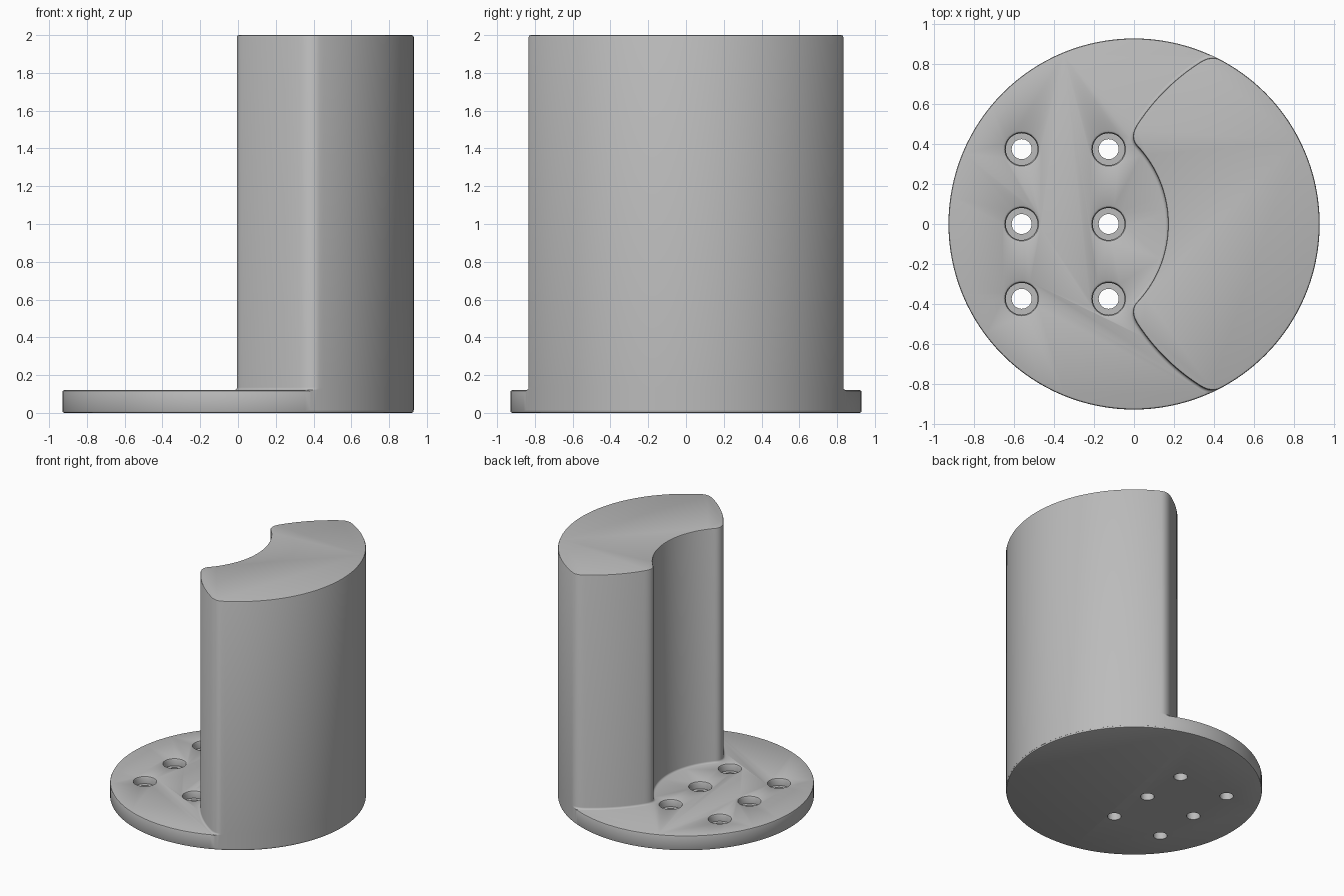
import bpy, bmesh, math
from mathutils import Vector

if "Cube" in bpy.data.objects:
    bpy.data.objects.remove(bpy.data.objects["Cube"])

R, PLATE_H, TOP = 0.93, 0.12, 2.0
grey = bpy.data.materials.new("plain_grey")
grey.diffuse_color = (0.5, 0.5, 0.5, 1)
grey.use_nodes = True
grey.node_tree.nodes["Principled BSDF"].inputs["Base Color"].default_value = grey.diffuse_color


def loft(name, rings):
    """Closed solid from a stack of equal-length rings of 3D points (counter-clockwise)."""
    bm = bmesh.new()
    loops = [[bm.verts.new(p) for p in ring] for ring in rings]
    n = len(loops[0])
    for a, b in zip(loops, loops[1:]):
        for i in range(n):
            j = (i + 1) % n
            bm.faces.new((a[i], a[j], b[j], b[i]))
    bm.faces.new(loops[0][::-1])
    bm.faces.new(loops[-1])
    bmesh.ops.recalc_face_normals(bm, faces=bm.faces)
    me = bpy.data.meshes.new(name)
    bm.to_mesh(me)
    bm.free()
    me.materials.append(grey)
    ob = bpy.data.objects.new(name, me)
    bpy.context.collection.objects.link(ob)
    return ob


def lathe(name, profile, x=0, y=0, n=48):
    """Turned solid from (radius, z) pairs."""
    return loft(name, [[(x + r * math.cos(2 * math.pi * i / n), y + r * math.sin(2 * math.pi * i / n), z)
                        for i in range(n)] for r, z in profile])


def arc(a, b, sag, n):
    """Arc from a to b, bulging to the left of travel by sag (negative: right)."""
    a, b = Vector(a), Vector(b)
    half = (b - a).length / 2
    d = (b - a).normalized()
    left = Vector((-d.y, d.x))
    s = abs(sag)
    rad = (half * half + s * s) / (2 * s)
    th = math.asin(half / rad)
    pts = []
    for i in range(n + 1):
        t = -th + 2 * th * i / n
        pts.append((a + b) / 2 + d * rad * math.sin(t)
                   + left * math.copysign(rad * math.cos(t) - rad + s, sag))
    return pts


def round_join(p, q, corner, dist, n=8):
    """Join two paths that meet at a corner with a smooth curve."""
    c = Vector(corner)
    p = [v for v in p if (v - c).length > dist]
    q = [v for v in q if (v - c).length > dist]
    a, b = p[-1], q[0]
    return p + [a * (1 - t) ** 2 + c * 2 * t * (1 - t) + b * t * t
                for t in (i / n for i in range(1, n))] + q


def offset(pts, d):
    """Grow a counter-clockwise outline by d, kept inside the outer cylinder."""
    out, lim = [], R + 0.0005
    for i, p in enumerate(pts):
        t = (pts[(i + 1) % len(pts)] - pts[i - 1]).normalized()
        v = p + Vector((t.y, -t.x)) * d
        out.append(v * (lim / v.length) if v.length > lim else v)
    return out


def boolean(ob, tool, op):
    m = ob.modifiers.new(op, 'BOOLEAN')
    m.operation, m.object, m.solver = op, tool, 'EXACT'
    bpy.context.view_layer.objects.active = ob
    bpy.ops.object.modifier_apply(modifier=m.name)
    bpy.data.objects.remove(tool)


# Round base plate with softened rims
body = lathe("base_and_column", [(R - 0.01, 0), (R - 0.003, 0.003), (R, 0.01), (R, PLATE_H - 0.01),
                                 (R - 0.003, PLATE_H - 0.003), (R - 0.01, PLATE_H)], n=128)

# Column outline: hollow front, curved shoulders, outer cylinder wall
inner, tip = (-0.025, 0.43), (0.388, 0.845)
hollow = arc((-0.025, -0.43), inner, -0.195, 64)[32:]
shoulder = arc(inner, tip, 0.042, 40)
a0 = math.atan2(tip[1], tip[0])
wall = [Vector((math.cos(a0 * (1 - i / 44)), math.sin(a0 * (1 - i / 44)))) * (R + 0.0005) for i in range(45)]
half = round_join(round_join(hollow, shoulder, inner, 0.06), wall, tip, 0.045)
outline = (half + [Vector((p.x, -p.y)) for p in half[-2:0:-1]])[::-1]

# Column with a small fillet at its foot and a rounded top rim
layers = [(0.015, 0.015), (0.015, PLATE_H), (0.007, PLATE_H + 0.003), (0.002, PLATE_H + 0.008),
          (0, PLATE_H + 0.015), (0, TOP - 0.01), (-0.003, TOP - 0.003), (-0.01, TOP)]
column = loft("column", [[(p.x, p.y, z) for p in offset(outline, d)] for d, z in layers])
boolean(body, column, 'UNION')

# Six counterbored screw holes
for x in (-0.563, -0.127):
    for y in (-0.375, 0, 0.375):
        hole = lathe("hole_cutter", [(0.05, -0.05), (0.05, 0.06), (0.08, 0.06), (0.08, PLATE_H - 0.015),
                                     (0.085, PLATE_H - 0.005), (0.095, PLATE_H), (0.095, 0.2)], x, y, 40)
        hole.hide_render = True
        boolean(body, hole, 'DIFFERENCE')

bpy.ops.object.select_all(action='DESELECT')
body.select_set(True)
bpy.context.view_layer.objects.active = body
bpy.ops.object.shade_smooth_by_angle(angle=math.radians(30))
